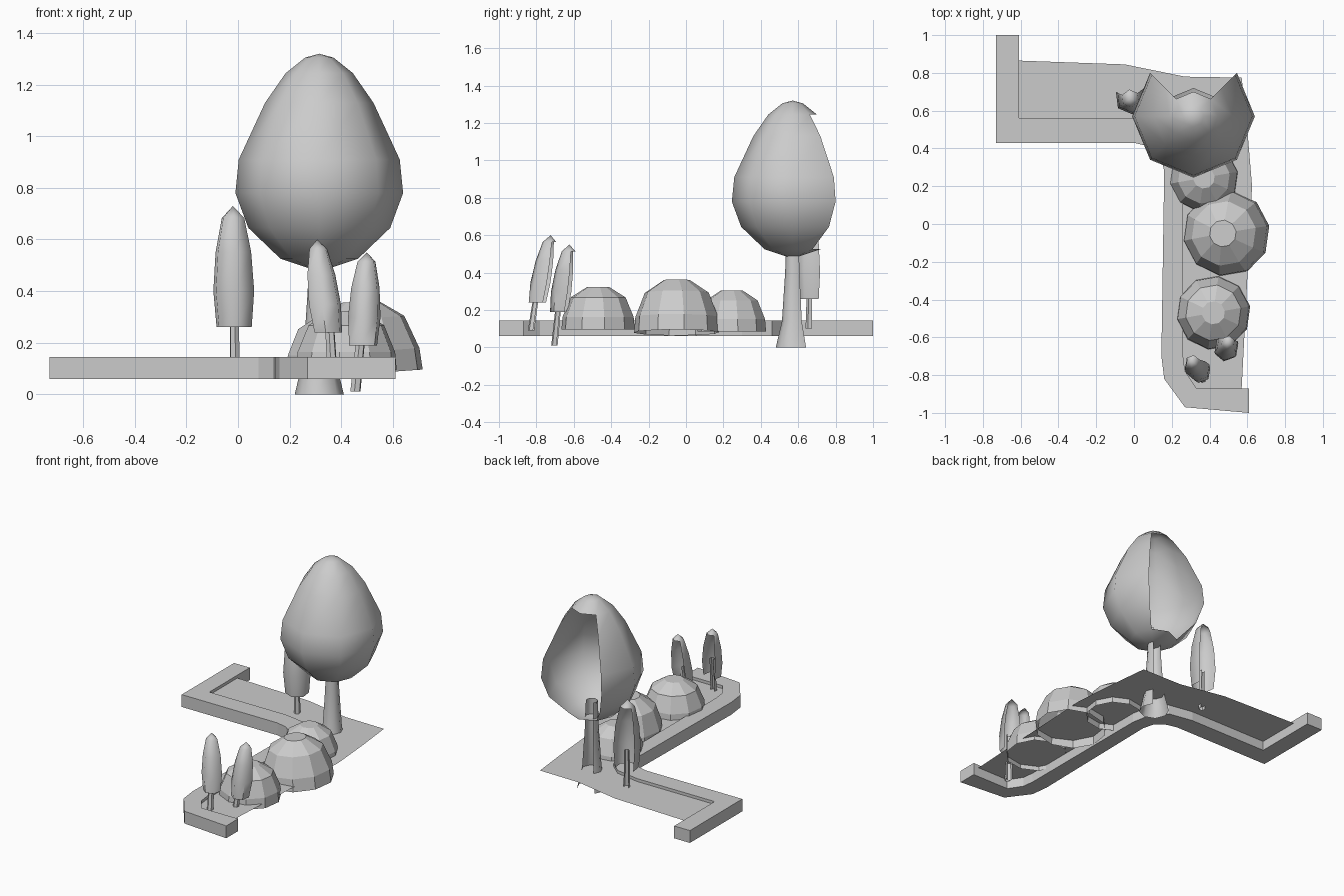
import bpy, bmesh, math
from mathutils import Vector

if "Cube" in bpy.data.objects:
    bpy.data.objects.remove(bpy.data.objects["Cube"])


def finish(name, bm, smooth=None):
    bmesh.ops.recalc_face_normals(bm, faces=bm.faces)
    me = bpy.data.meshes.new(name)
    bm.to_mesh(me)
    bm.free()
    ob = bpy.data.objects.new(name, me)
    bpy.context.collection.objects.link(ob)
    if smooth:
        bpy.ops.object.select_all(action='DESELECT')
        ob.select_set(True)
        bpy.context.view_layer.objects.active = ob
        bpy.ops.object.shade_smooth_by_angle(angle=math.radians(smooth))
    return ob


def shell(name, rings, n, base, lean=(0, 0), gap=(), full=(), start=90, cap=False, smooth=None):
    """Turned shell of (radius, height) rings; 'gap' segments are left out except on 'full' rows.
    lean shifts the rings sideways per unit of height."""
    bm = bmesh.new()
    loops = []
    for r, h in rings:
        c = Vector((base[0] + lean[0] * h, base[1] + lean[1] * h, base[2] + h))
        if r == 0:
            loops.append([bm.verts.new(c)] * n)
            continue
        angs = [math.radians(start + 360 * i / n) for i in range(n)]
        loops.append([bm.verts.new(c + Vector((r * math.cos(a), r * math.sin(a), 0))) for a in angs])
    for row, (a, b) in enumerate(zip(loops, loops[1:])):
        for i in range(n):
            if i in gap and row not in full:
                continue
            j = (i + 1) % n
            bm.faces.new(list(dict.fromkeys((a[i], a[j], b[j], b[i]))))
    if cap:
        bm.faces.new(loops[-1])
    bmesh.ops.delete(bm, geom=[v for v in bm.verts if not v.link_faces], context='VERTS')
    return finish(name, bm, smooth)


# L-shaped curb and soil share the inner edge
outer = [(-.73, 1), (-.73, .43), (0, .43), (.08, .41), (.14, .36), (.16, .28),
         (.145, -.7), (.16, -.82), (.27, -.97), (.61, -1)]
inner = [(-.61, 1), (-.61, .56), (-.02, .56), (.15, .53), (.23, .46), (.26, .3),
         (.26, -.7), (.27, -.78), (.33, -.87), (.61, -.87)]
bm = bmesh.new()
lo = [[bm.verts.new((x, y, .06)) for x, y in p] for p in (outer, inner)]
quads = [bm.faces.new((lo[0][i], lo[0][i + 1], lo[1][i + 1], lo[1][i])) for i in range(9)]
ext = bmesh.ops.extrude_face_region(bm, geom=quads, use_keep_orig=True)
bmesh.ops.translate(bm, vec=(0, 0, .085), verts=[g for g in ext['geom'] if isinstance(g, bmesh.types.BMVert)])
finish('curb', bm)

bm = bmesh.new()
edge = [(-.61, .865)] + inner[1:-1] + [(.57, -.87), (.625, .2), (.6, .5), (.57, .775), (.27, .78), (-.05, .845)]
bm.faces.new([bm.verts.new((x, y, .125)) for x, y in edge])
bmesh.ops.triangulate(bm, faces=bm.faces)
finish('soil', bm)

# Faceted dome bushes
for i, (x, y, z, r, h, tilt) in enumerate([(.37, .245, .085, .185, .22, 0),
                                           (.49, -.05, .08, .23, .28, -4),
                                           (.42, -.47, .095, .198, .227, 0)]):
    bush = shell(f'bush_{i + 1}', [(r, 0), (.97 * r, .3 * h), (.75 * r, .76 * h), (.31 * r, h)],
                 10, (0, 0, 0), start=10, cap=True)
    bush.location = (x, y, z)
    bush.rotation_euler.y = math.radians(tilt)

# Large tree, hollow and open at the back
shell('large_crown', [(0, .475), (.15, .525), (.275, .645), (.325, .78), (.312, .91),
                      (.21, 1.13), (.13, 1.245), (.055, 1.305), (0, 1.32)],
      8, (.315, .57, 0), gap=(0, 7), full=(0, 6, 7), smooth=60)
shell('large_trunk', [(.095, 0), (.062, .14), (.045, .4), (.038, .6)],
      8, (.315, .575, 0), gap=(0, 7), smooth=60)

# Small slender trees: crown base, lean, radius, height, turn, trunk foot
small = [((-.015, .665, .26), (-.01, 0), .086, .47, 97, (-.012, .66, .1)),
         ((.35, -.785, .24), (-.12, .17), .066, .36, 80, (.365, -.825, .09)),
         ((.485, -.67, .19), (.04, .13), .067, .36, 80, (.455, -.70, .01))]
for i, (b, lean, r, h, turn, foot) in enumerate(small):
    shell(f'small_crown_{i + 1}', [(.86 * r, 0), (r, .3 * h), (.87 * r, .62 * h), (.55 * r, .9 * h), (0, h)],
          6, b, lean, gap=(0, 5), full=(3,), start=turn, smooth=60)
    rise = b[2] + .12 - foot[2]
    slope = ((b[0] - foot[0]) / rise, (b[1] - foot[1]) / rise)
    shell(f'small_trunk_{i + 1}', [(.021, 0), (.017, rise)], 6, foot, slope, gap=(0, 5), start=turn)
